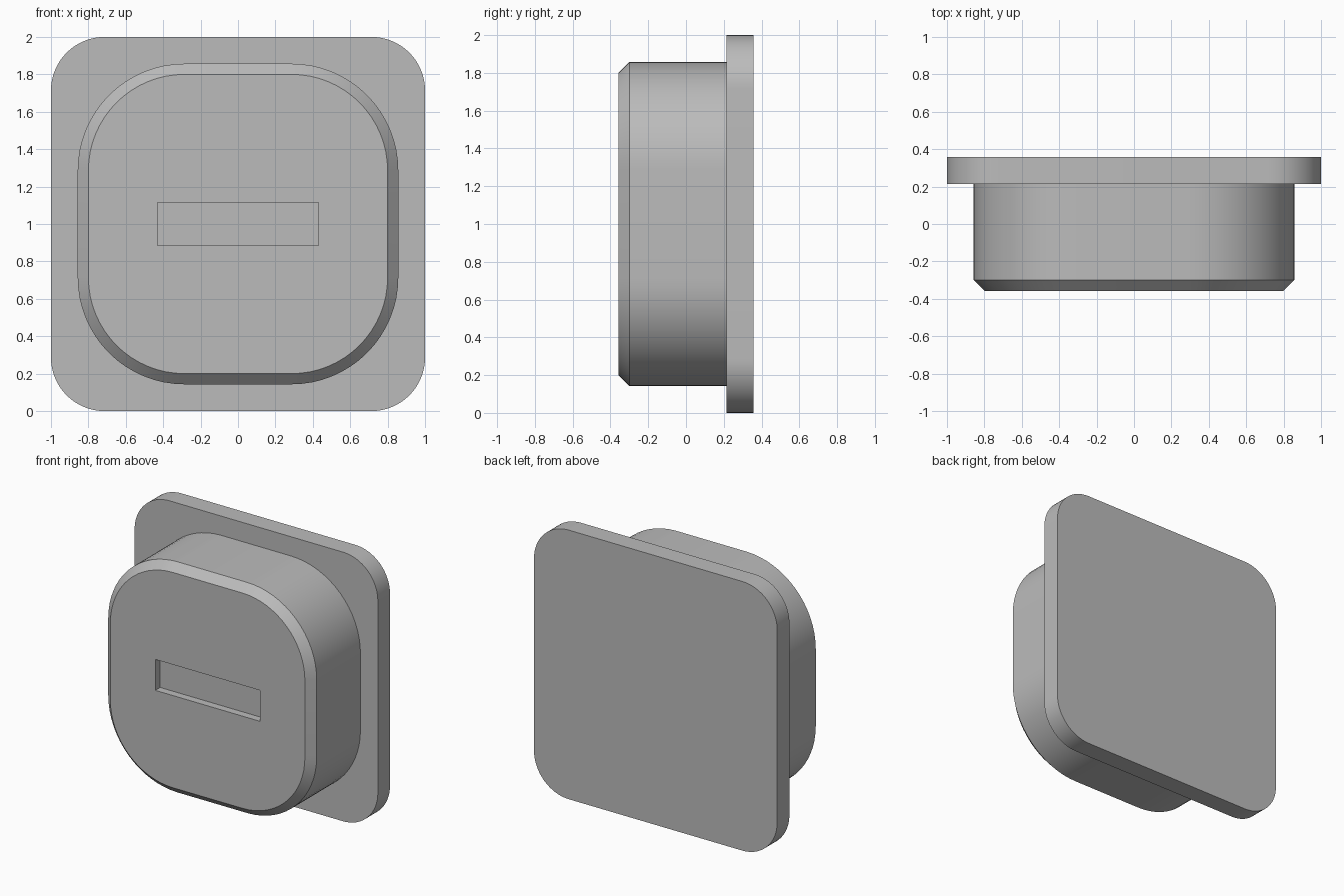
import bpy, bmesh, math

cube = bpy.data.objects.get("Cube")
if cube:
    bpy.data.objects.remove(cube, do_unlink=True)

MID = 1.0  # height of the plug axis

grey = bpy.data.materials.new("plain_grey")
grey.use_nodes = True
colour = (0.5, 0.5, 0.5, 1)
grey.diffuse_color = colour
grey.node_tree.nodes["Principled BSDF"].inputs["Base Color"].default_value = colour


def rounded_square(half, radius, steps=16):
    """Outline in x, z around the axis."""
    pts = []
    for quarter in range(4):
        mid = math.radians(45 + 90 * quarter)
        cx = math.copysign(half - radius, math.cos(mid))
        cz = math.copysign(half - radius, math.sin(mid))
        for i in range(steps + 1):
            a = math.radians(90 * (quarter + i / steps))
            pts.append((cx + radius * math.cos(a), cz + radius * math.sin(a)))
    return pts


def add_ring(bm, outline, y):
    return [bm.verts.new((x, y, MID + z)) for x, z in outline]


def bridge(bm, a, b):
    for i in range(len(a)):
        j = (i + 1) % len(a)
        bm.faces.new((a[i], a[j], b[j], b[i]))


def loop_edges(bm, ring):
    return [bm.edges.get((ring[i - 1], ring[i])) for i in range(len(ring))]


def finish(bm, name):
    bmesh.ops.recalc_face_normals(bm, faces=bm.faces)
    mesh = bpy.data.meshes.new(name)
    bm.to_mesh(mesh)
    bm.free()
    mesh.materials.append(grey)
    obj = bpy.data.objects.new(name, mesh)
    bpy.context.collection.objects.link(obj)
    bpy.ops.object.select_all(action="DESELECT")
    obj.select_set(True)
    bpy.context.view_layer.objects.active = obj
    bpy.ops.object.shade_smooth_by_angle(angle=math.radians(30))


# Flange: thin rounded plate at the back
bm = bmesh.new()
outline = rounded_square(1.0, 0.286)
front, back = add_ring(bm, outline, 0.214), add_ring(bm, outline, 0.357)
bridge(bm, front, back)
bm.faces.new(front)
bm.faces.new(back)
finish(bm, "flange")

# Plug body: rounded block with a chamfered front, seated into the flange
bm = bmesh.new()
wide = rounded_square(0.857, 0.571)
narrow = rounded_square(0.8, 0.514)
rear = add_ring(bm, wide, 0.25)
shoulder = add_ring(bm, wide, -0.3)
rim = add_ring(bm, narrow, -0.357)
bridge(bm, rear, shoulder)
bridge(bm, shoulder, rim)
bm.faces.new(rear)

# Shallow rectangular slot in the front face
w, h = 0.43, 0.115
rect = [(-w, -h), (w, -h), (w, h), (-w, h)]
mouth = add_ring(bm, rect, -0.357)
floor = add_ring(bm, rect, -0.3)
bridge(bm, mouth, floor)
bm.faces.new(floor)
bmesh.ops.triangle_fill(bm, use_beauty=True,
                        edges=loop_edges(bm, rim) + loop_edges(bm, mouth))
finish(bm, "plug_body")
